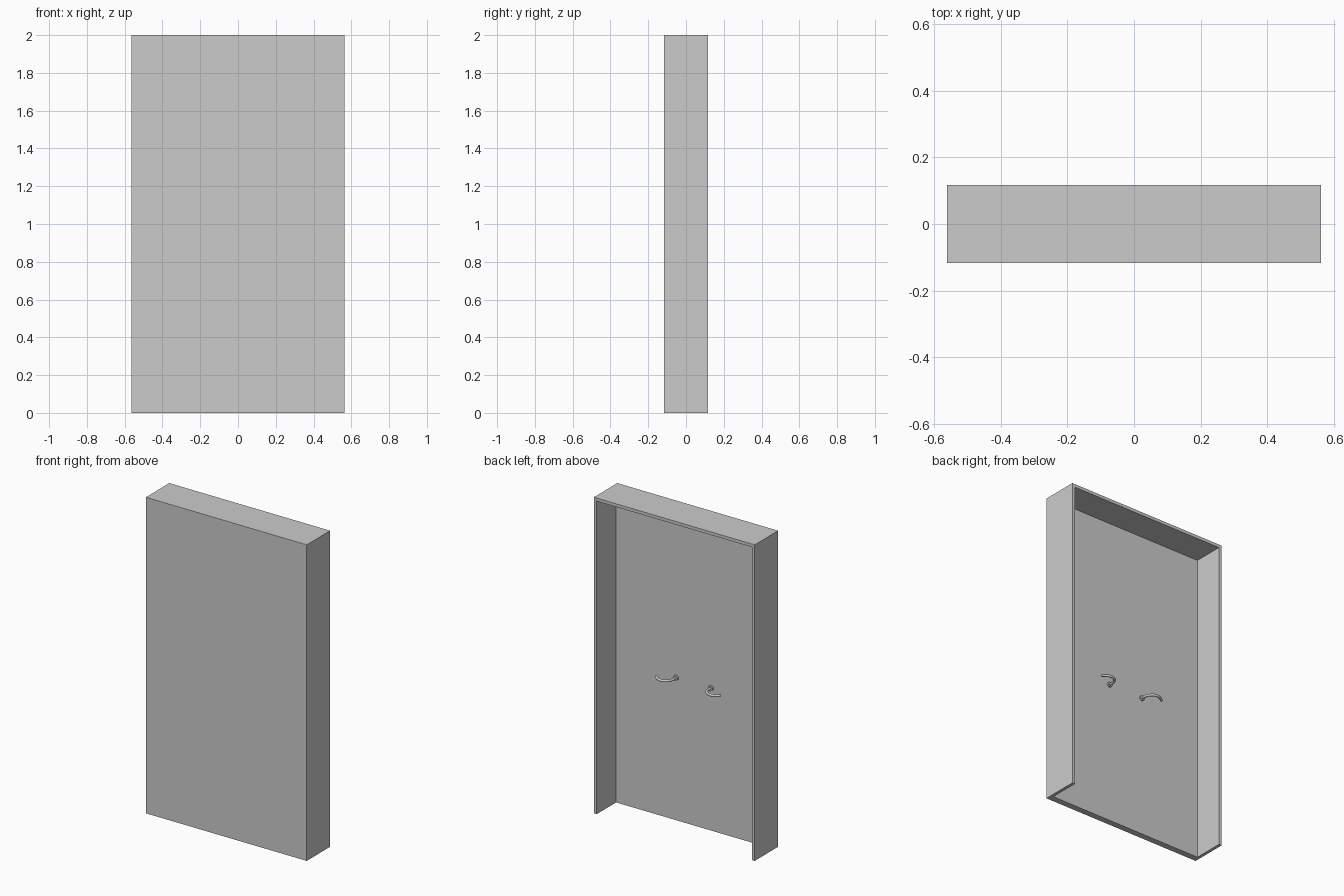
import bpy
import bmesh
from mathutils import Matrix, Vector

if "Cube" in bpy.data.objects:
    bpy.data.objects.remove(bpy.data.objects["Cube"])

HALF_W, HALF_D, HEIGHT = 0.563, 0.117, 2.0
WALL = 0.02          # side and top wall thickness
PANEL = 0.04         # front panel thickness
PANEL_BACK = -HALF_D + PANEL

grey = bpy.data.materials.new("plain_grey")
grey.use_nodes = True
colour = (0.6, 0.6, 0.6, 1.0)
grey.diffuse_color = colour
grey.node_tree.nodes["Principled BSDF"].inputs["Base Color"].default_value = colour


def add_object(name, bm):
    mesh = bpy.data.meshes.new(name)
    bm.to_mesh(mesh)
    bm.free()
    mesh.materials.append(grey)
    obj = bpy.data.objects.new(name, mesh)
    bpy.context.collection.objects.link(obj)
    return obj


def box(name, low, high):
    low, high = Vector(low), Vector(high)
    bm = bmesh.new()
    matrix = Matrix.Translation((low + high) / 2) @ Matrix.Diagonal((high - low).to_4d())
    bmesh.ops.create_cube(bm, size=1, matrix=matrix)
    return add_object(name, bm)


# Panel with side and top walls, open at the back and at the bottom
shell = box("door_shell", (-HALF_W, -HALF_D, 0), (HALF_W, HALF_D, HEIGHT))
cutter = box("recess_cutter", (WALL - HALF_W, PANEL_BACK, -0.1),
             (HALF_W - WALL, HALF_D + 0.1, HEIGHT - WALL))
cutter.hide_render = True
recess = shell.modifiers.new("recess", "BOOLEAN")
recess.operation = "DIFFERENCE"
recess.solver = "EXACT"
recess.object = cutter
bpy.context.view_layer.objects.active = shell
bpy.ops.object.modifier_apply(modifier=recess.name)
bpy.data.objects.remove(cutter)

# Pair of curved lever handles on the inner face
HANDLE_Z = 0.903
PATH = [(0.122, PANEL_BACK), (0.127, -0.028), (0.16, 0.002),
        (0.198, -0.002), (0.225, -0.022)]


def smooth(obj):
    bpy.ops.object.select_all(action="DESELECT")
    obj.select_set(True)
    bpy.context.view_layer.objects.active = obj
    bpy.ops.object.shade_smooth_by_angle()


def handle(side, sign):
    curve = bpy.data.curves.new(side + "_lever", "CURVE")
    curve.dimensions = "3D"
    curve.bevel_depth = 0.008
    curve.bevel_resolution = 2
    curve.resolution_u = 6
    curve.use_fill_caps = True
    spline = curve.splines.new("BEZIER")
    spline.bezier_points.add(len(PATH) - 1)
    for point, (x, y) in zip(spline.bezier_points, PATH):
        point.co = (sign * x, y, HANDLE_Z)
        point.handle_left_type = point.handle_right_type = "AUTO"
    curve.materials.append(grey)
    lever = bpy.data.objects.new(side + "_lever", curve)
    bpy.context.collection.objects.link(lever)

    # Round mounting plate
    bm = bmesh.new()
    bmesh.ops.create_cone(
        bm, cap_ends=True, segments=16, radius1=0.016, radius2=0.016, depth=0.01,
        matrix=Matrix.Translation((sign * PATH[0][0], PANEL_BACK + 0.005, HANDLE_Z))
        @ Matrix.Rotation(1.5708, 4, "X"))
    smooth(add_object(side + "_handle_plate", bm))


for side, sign in (("left", 1), ("right", -1)):
    handle(side, sign)
